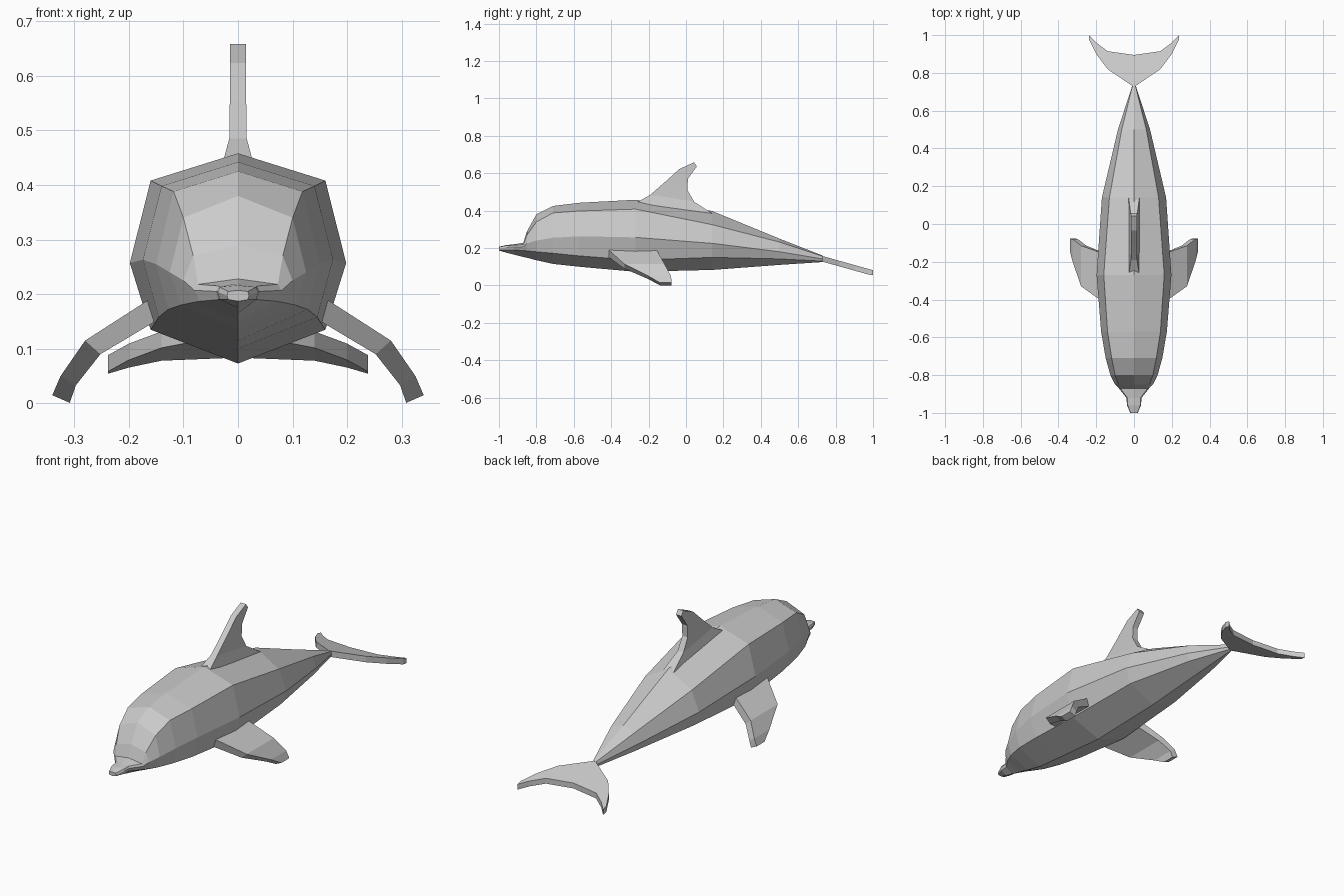
import bpy, bmesh


def loft(name, rings):
    """Skin a series of closed rings and cap both ends, flat shaded."""
    bm = bmesh.new()
    loops = [[bm.verts.new(p) for p in ring] for ring in rings]
    n = len(loops[0])
    for a, b in zip(loops, loops[1:]):
        for i in range(n):
            j = (i + 1) % n
            bm.faces.new((a[i], a[j], b[j], b[i]))
    bm.faces.new(loops[0])
    bm.faces.new(loops[-1])
    bmesh.ops.recalc_face_normals(bm, faces=bm.faces)
    mesh = bpy.data.meshes.new(name)
    bm.to_mesh(mesh)
    bm.free()
    obj = bpy.data.objects.new(name, mesh)
    bpy.context.collection.objects.link(obj)
    return obj


# Body: eight-sided sections from beak to tail stock
# y, top z, shoulder x z, flank x z, lower x z, belly z
sections = [
    (-1.00, .207, .018, .205, .020, .197, .018, .190, .187),
    (-.96, .216, .033, .213, .037, .204, .033, .190, .175),
    (-.92, .220, .035, .215, .040, .205, .036, .190, .165),
    (-.87, .228, .073, .218, .080, .207, .070, .187, .152),
    (-.85, .290, .082, .270, .100, .225, .082, .185, .148),
    (-.80, .380, .100, .340, .125, .240, .105, .180, .135),
    (-.71, .425, .118, .388, .150, .255, .128, .172, .115),
    (-.57, .442, .140, .398, .174, .263, .145, .158, .100),
    (-.27, .458, .160, .408, .198, .257, .160, .135, .073),
    (.14, .398, .130, .325, .170, .225, .140, .150, .083),
    (.50, .250, .065, .232, .085, .180, .070, .142, .110),
    (.73, .160, .008, .156, .010, .142, .008, .130, .125),
]
rings = []
for y, zt, xu, zu, xm, zm, xl, zl, zb in sections:
    side = [(xu, zu), (xm, zm), (xl, zl)]
    outline = [(0, zt)] + side + [(0, zb)] + [(-x, z) for x, z in reversed(side)]
    rings.append([(x, y, z) for x, z in outline])
loft("body", rings)

# Dorsal fin: leading y z, trailing y z, half thickness
fin_rows = [
    (-.27, .440, .140, .385, .028),
    (-.19, .485, .043, .448, .016),
    (-.11, .555, .008, .510, .015),
    (-.035, .623, .010, .570, .015),
    (.043, .658, .058, .636, .015),
]
loft("dorsal_fin", [[(w, y0, z0), (-w, y0, z0), (-w, y1, z1), (w, y1, z1)]
                    for y0, z0, y1, z1, w in fin_rows])

# Flippers: upper x z, lower x z, leading y, trailing y
flipper_rows = [
    (.140, .205, .130, .163, -.43, -.165),
    (.280, .115, .252, .090, -.33, -.115),
    (.325, .050, .297, .033, -.20, -.080),
    (.340, .015, .308, .001, -.14, -.077),
]
for s, label in ((1, "right"), (-1, "left")):
    loft(label + "_flipper",
         [[(s * xu, y0, zu), (s * xu, y1, zu), (s * xl, y1, zl), (s * xl, y0, zl)]
          for xu, zu, xl, zl, y0, y1 in flipper_rows])

# Tail flukes: x, leading y, trailing y, sloping down to the rear
half = [(.14, .82, .915), (.20, .90, .96), (.238, .975, 1.0)]
fluke_rows = [(-x, a, b) for x, a, b in reversed(half)] + [(0, .725, .895)] + half


def fluke_z(y):
    return .157 - .28 * (y - .73)


loft("tail_flukes",
     [[(x, a, fluke_z(a)), (x, b, fluke_z(b)),
       (x, b, fluke_z(b) - .027), (x, a, fluke_z(a) - .030)]
      for x, a, b in fluke_rows])
